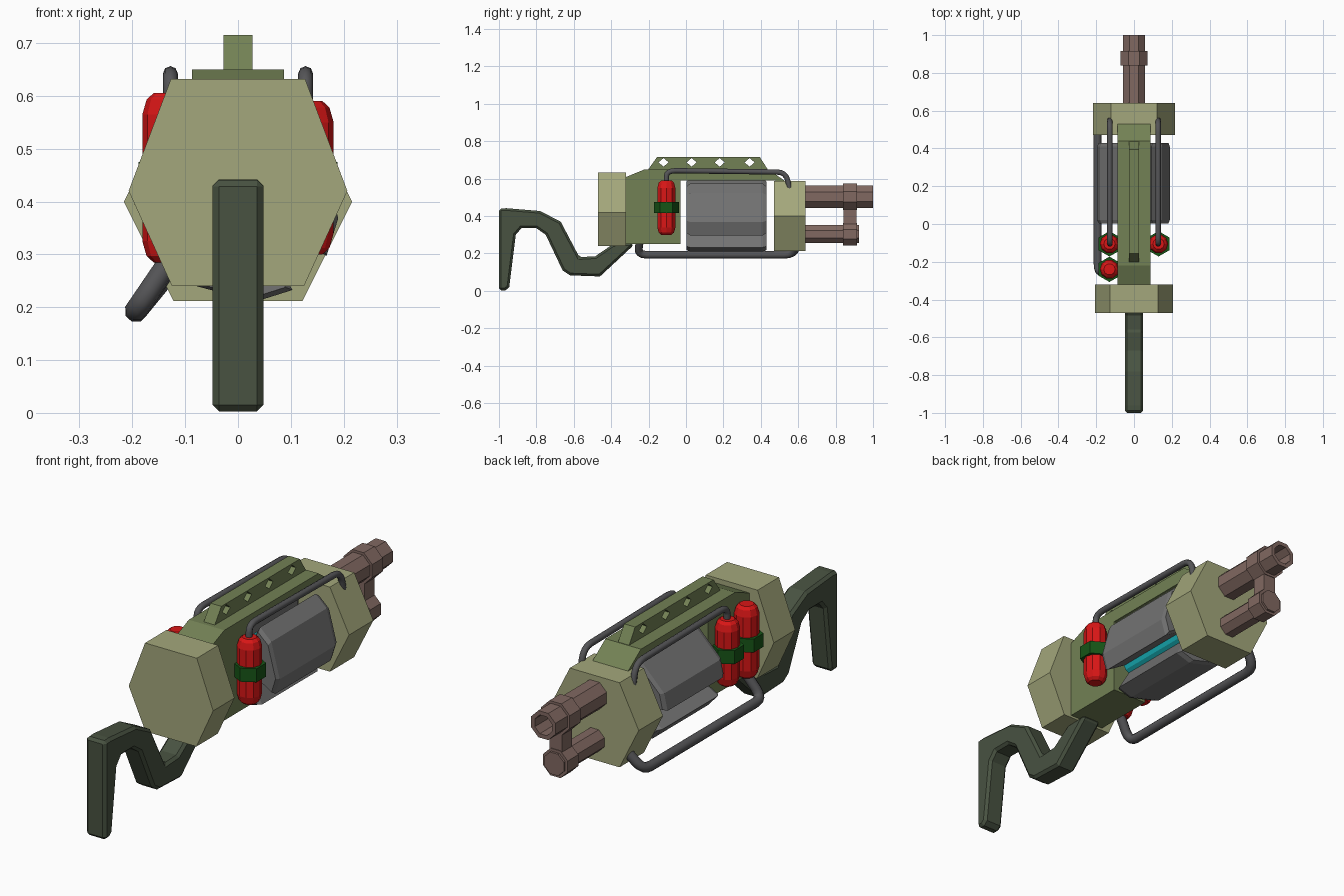
import bpy, bmesh, math
from mathutils import Vector

if "Cube" in bpy.data.objects:
    bpy.data.objects.remove(bpy.data.objects["Cube"])


def material(name, col):
    m = bpy.data.materials.new(name)
    m.diffuse_color = (*col, 1)
    m.use_nodes = True
    m.node_tree.nodes["Principled BSDF"].inputs["Base Color"].default_value = m.diffuse_color
    return m


OLIVE = material("olive", (0.17, 0.22, 0.09))
PALE = material("pale_olive", (0.37, 0.39, 0.20))
DARK = material("dark_green", (0.065, 0.085, 0.053))
RED = material("red", (0.70, 0.008, 0.008))
BAND = material("band_green", (0.008, 0.09, 0.008))
BROWN = material("brown_metal", (0.22, 0.14, 0.12))
PIPE = material("pipe_grey", (0.09, 0.09, 0.095))
STEEL = material("steel", (0.17, 0.17, 0.17))
CYAN = material("cyan", (0.01, 0.50, 0.55))


def loft(name, rings, mat, bevel=0):
    """Skin a list of equal-length 3D rings and cap both ends."""
    bm = bmesh.new()
    vs = [[bm.verts.new(p) for p in r] for r in rings]
    n = len(vs[0])
    for a, b in zip(vs, vs[1:]):
        for i in range(n):
            bm.faces.new((a[i], a[(i + 1) % n], b[(i + 1) % n], b[i]))
    bm.faces.new(vs[0][::-1])
    bm.faces.new(vs[-1])
    bmesh.ops.recalc_face_normals(bm, faces=bm.faces)
    me = bpy.data.meshes.new(name)
    bm.to_mesh(me)
    bm.free()
    ob = bpy.data.objects.new(name, me)
    bpy.context.collection.objects.link(ob)
    if mat:
        me.materials.append(mat)
    if bevel:
        m = ob.modifiers.new("bevel", "BEVEL")
        m.width, m.segments, m.limit_method = bevel, 1, "ANGLE"
        m.angle_limit = math.radians(60)
    return ob


def along_y(name, profile, y0, y1, mat):
    return loft(name, [[(x, y, z) for x, z in profile] for y in (y0, y1)], mat)


def along_x(name, profile, half, mat, bevel=0):
    return loft(name, [[(x, y, z) for y, z in profile] for x in (-half, half)], mat, bevel)


def tube_y(name, z, stations, n, mat):
    """Low-poly turned part along y; stations are (y, radius)."""
    k = math.tau / n
    return loft(name, [[(r * math.cos((i + .5) * k), y, z + r * math.sin((i + .5) * k))
                        for i in range(n)] for y, r in stations], mat)


def tube_z(name, x, y, stations, n, mat, turn=0):
    k = math.tau / n
    return loft(name, [[(x + r * math.cos(i * k + turn), y + r * math.sin(i * k + turn), z)
                        for i in range(n)] for z, r in stations], mat)


def pipe(name, pts, r, bend):
    """Round pipe with rounded corners through the given points."""
    P = [Vector(p) for p in pts]
    path = [P[0]]
    for a, b, c in zip(P, P[1:], P[2:]):
        s = b + (a - b).normalized() * min(bend, (a - b).length * .45)
        e = b + (c - b).normalized() * min(bend, (c - b).length * .45)
        path += [s.lerp(b, t).lerp(b.lerp(e, t), t) for t in (0, .25, .5, .75, 1)]
    path.append(P[-1])
    cu = bpy.data.curves.new(name, "CURVE")
    cu.dimensions = "3D"
    cu.bevel_depth, cu.bevel_resolution, cu.use_fill_caps = r, 2, True
    sp = cu.splines.new("POLY")
    sp.points.add(len(path) - 1)
    for q, p in zip(sp.points, path):
        q.co = (*p, 1)
    cu.materials.append(PIPE)
    ob = bpy.data.objects.new(name, cu)
    bpy.context.collection.objects.link(ob)
    return ob


# Hexagonal end blocks
along_y("rear_block", [(-.127, .632), (.127, .632), (.207, .42), (.125, .24),
                       (-.125, .24), (-.207, .42)], -.47, -.32, PALE)
along_y("front_block", [(-.122, .587), (.122, .587), (.216, .40), (.122, .212),
                        (-.122, .212), (-.216, .40)], .47, .64, PALE)

# Main receiver with its top bridge
along_x("receiver", [(-.33, .25), (-.33, .605), (-.22, .65), (.44, .65), (.54, .58),
                     (.47, .59), (-.03, .59), (-.03, .25)], .087, OLIVE)

# Top rail with diamond holes
rail = along_x("top_rail", [(-.205, .645), (-.155, .715), (.395, .715), (.44, .645)], .027, OLIVE)
for i, y in enumerate((-.12, .03, .18, .34)):
    cut = along_x(f"rail_cutter_{i}", [(y - .027, .687), (y, .71), (y + .027, .687), (y, .664)], .1, None)
    cut.hide_render = True
    cut.display_type = "WIRE"
    cut.hide_set(True)
    m = rail.modifiers.new("hole", "BOOLEAN")
    m.object, m.operation, m.solver = cut, "DIFFERENCE", "EXACT"

# Three drum lobes around a glowing core
lobe = [(.175, -.08), (.175, .08), (.135, .143), (.05, .055), (.05, -.055), (.135, -.143)]
for i in range(3):
    a = math.radians(15 + 120 * i)
    rings = []
    for y, s in ((.003, .9), (.022, 1), (.41, 1), (.43, .9)):
        ring = []
        for d, v in lobe:
            d, v = .12 + (d - .12) * s, v * s
            ring.append((d * math.cos(a) - v * math.sin(a), y, .4 + d * math.sin(a) + v * math.cos(a)))
        rings.append(ring)
    loft(f"drum_lobe_{i}", rings, STEEL)
tube_y("drum_core", .40, [(.02, .09), (.415, .09)], 12, CYAN)

# Twin barrels and their clamp
tube_y("upper_barrel", .503, [(.63, .064), (1.0, .064), (1.0, .045), (.88, .045)], 8, BROWN)
tube_y("lower_barrel", .303, [(.63, .052), (.925, .052)], 8, BROWN)
tube_y("upper_clamp", .503, [(.84, .076), (.915, .076), (.915, .06), (.84, .06), (.84, .076)], 8, BROWN)
tube_y("lower_clamp", .303, [(.84, .065), (.915, .065)], 8, BROWN)
along_y("clamp_web", [(-.03, .35), (.03, .35), (.03, .45), (-.03, .45)], .842, .912, BROWN)

# Shoulder stock
along_x("stock", [(-1, .44), (-.96, .442), (-.78, .427), (-.67, .37), (-.57, .18), (-.485, .185),
                  (-.39, .25), (-.28, .255), (-.29, .235), (-.46, .077), (-.62, .083), (-.66, .11),
                  (-.75, .30), (-.80, .335), (-.88, .335), (-.91, .30), (-.945, .02),
                  (-.965, .003), (-1, .003)], .048, DARK, .017)

# Red canisters with hexagonal bands
for name, x, y, lo, hi in (("right", .13, -.105, .30, .59), ("left", -.13, -.105, .30, .59),
                           ("left_rear", -.13, -.24, .285, .605)):
    tube_z(f"{name}_canister", x, y, [(lo, .03), (lo + .012, .043), (lo + .04, .051), (hi - .04, .051),
                                      (hi - .012, .043), (hi, .03)], 10, RED)
    mid = (lo + hi) / 2
    tube_z(f"{name}_band", x, y, [(mid - .03, .067), (mid + .03, .067)], 6, BAND, math.pi / 6)

# Upper feed pipes on both sides, lower return pipe on the left
for name, s in (("right", 1), ("left", -1)):
    pipe(f"{name}_feed_pipe", [(s * .128, -.105, .57), (s * .128, -.105, .643),
                               (s * .128, .535, .635), (s * .128, .56, .515)], .014, .05)
pipe("lower_pipe", [(-.12, -.24, .30), (-.193, -.26, .193), (-.193, .575, .193), (-.13, .60, .27)], .022, .05)
